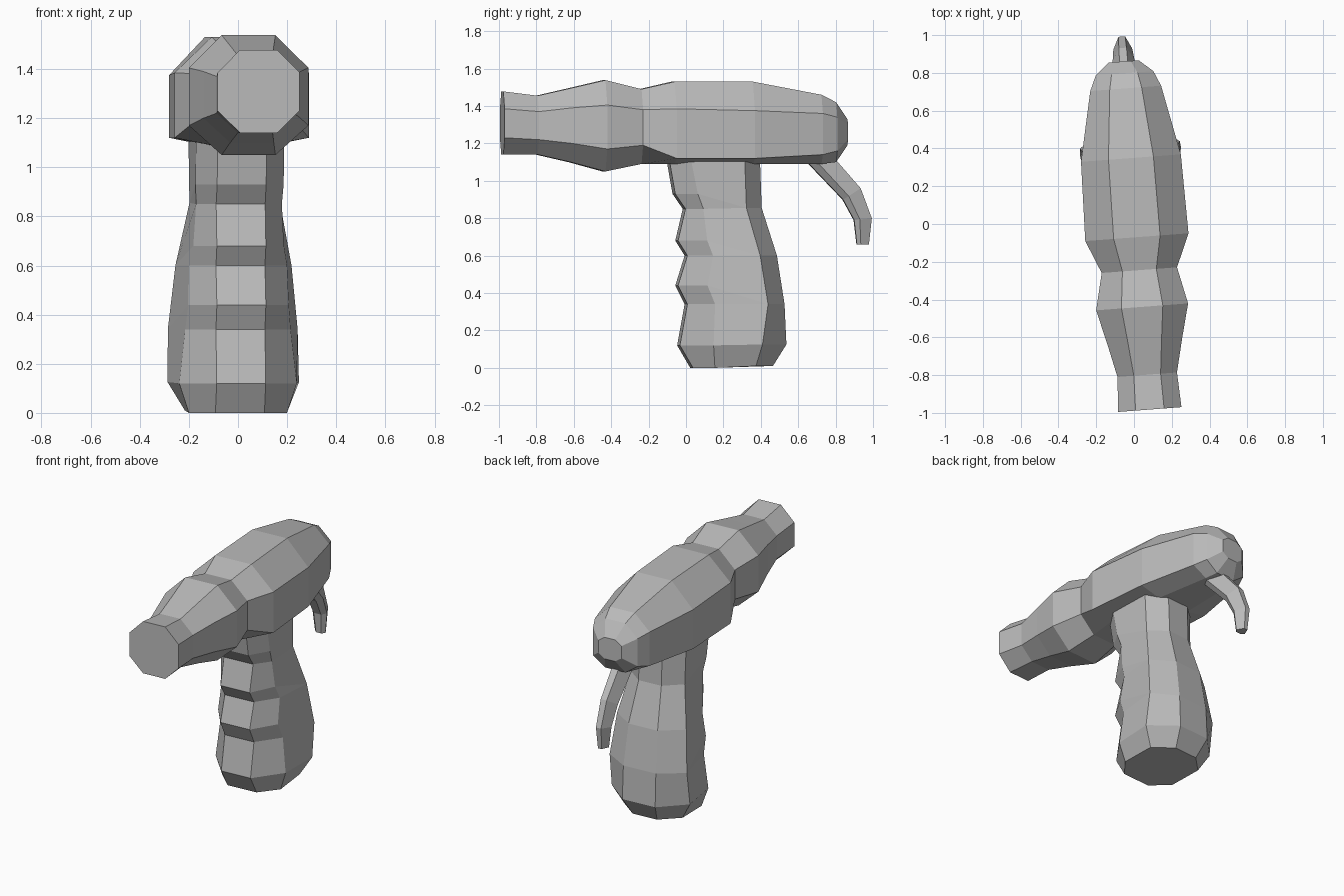
import bpy, bmesh, math
from mathutils import Matrix

cube = bpy.data.objects.get("Cube")
if cube:
    bpy.data.objects.remove(cube, do_unlink=True)

grey = bpy.data.materials.new("plain grey")
grey.use_nodes = True
grey.diffuse_color = (0.5, 0.5, 0.5, 1)
grey.node_tree.nodes["Principled BSDF"].inputs["Base Color"].default_value = (0.5, 0.5, 0.5, 1)

# The whole tool is turned slightly about the vertical axis
PLACE = Matrix.Translation((0.01, 0, 0)) @ Matrix.Rotation(math.radians(4.3), 4, "Z")


def mirrored(half):
    """Close a half ring (right side points) into a full symmetric ring."""
    return half + [(-x, y, z) for x, y, z in reversed(half)]


def loft(name, rings):
    """Skin a list of equal rings and cap both ends."""
    bm = bmesh.new()
    loops = [[bm.verts.new(p) for p in ring] for ring in rings]
    for a, b in zip(loops, loops[1:]):
        for i in range(len(a)):
            j = (i + 1) % len(a)
            bm.faces.new((a[i], a[j], b[j], b[i]))
    bm.faces.new(loops[0])
    bm.faces.new(loops[-1])
    bmesh.ops.remove_doubles(bm, verts=bm.verts, dist=0.0005)
    bmesh.ops.recalc_face_normals(bm, faces=bm.faces)
    bm.transform(PLACE)
    mesh = bpy.data.meshes.new(name)
    bm.to_mesh(mesh)
    bm.free()
    mesh.materials.append(grey)
    obj = bpy.data.objects.new(name, mesh)
    bpy.context.collection.objects.link(obj)
    return obj


# Barrel and body: y, half width, bottom, lower side, upper side, top
barrel = [
    (-.985, .168, 1.14, 1.23, 1.385, 1.478),
    (-.80, .158, 1.14, 1.22, 1.37, 1.455),
    (-.625, .198, 1.10, 1.20, 1.39, 1.495),
    (-.44, .244, 1.05, 1.17, 1.405, 1.538),
    (-.245, .20, 1.09, 1.19, 1.38, 1.49),
    (-.07, .274, 1.09, 1.12, 1.385, 1.53),
    (.35, .265, 1.09, 1.12, 1.375, 1.53),
    (.72, .188, 1.09, 1.14, 1.36, 1.46),
    (.80, .153, 1.10, 1.16, 1.34, 1.42),
    (.863, .08, 1.19, 1.22, 1.30, 1.33),
]
loft("barrel_body", [
    mirrored([(w * .45, y, bottom), (w, y, low), (w, y, high), (w * .45, y, top)])
    for y, w, bottom, low, high, top in barrel])

# Grip: front and rear heights differ on the finger ridges, which taper
# into the ring below at the back
# Columns: front z, front y, front side x, front side y
grip_front = [
    (0, .03, .20, .14),
    (.12, -.04, .24, .13),
    (.34, .0, .215, .14),
    (.44, -.05, .205, .10),
    (.60, .0, .20, .13),
    (.68, -.05, .185, .10),
    (.85, -.01, .175, .08),
    (.93, -.065, .18, .05),
    (1.13, -.10, .18, .01),
]
# Columns: rear z, rear side x, rear side y, back y
grip_rear = [
    (.01, .20, .36, .46),
    (.125, .268, .39, .53),
    (.34, .265, .42, .52),
    (.60, .237, .38, .48),
    (.855, .185, .31, .40),
    (1.13, .19, .30, .39),
]
rear_index = [0, 1, 2, 2, 3, 3, 4, 4, 5]
rings = []
for (fz, fy, sx, sy), k in zip(grip_front, rear_index):
    rz, rx, ry, by = grip_rear[k]
    rings.append(mirrored([(.10, fy, fz), (sx, sy, fz), (rx, ry, rz), (rx * .42, by, rz)]))
loft("grip", rings)

# Rear hook: front y, front z, back y, back z, half width
hook = [
    (.62, 1.13, .76, 1.16, .068),
    (.84, .90, .935, .96, .058),
    (.90, .79, .995, .80, .05),
    (.915, .66, .98, .66, .036),
]
rings = []
for fy, fz, by, bz, w in hook:
    mid = (w, fy + (by - fy) * .3, fz + (bz - fz) * .3)
    rings.append(mirrored([(w * .5, fy, fz), mid, (w * .35, by, bz)]))
loft("rear_hook", rings)
